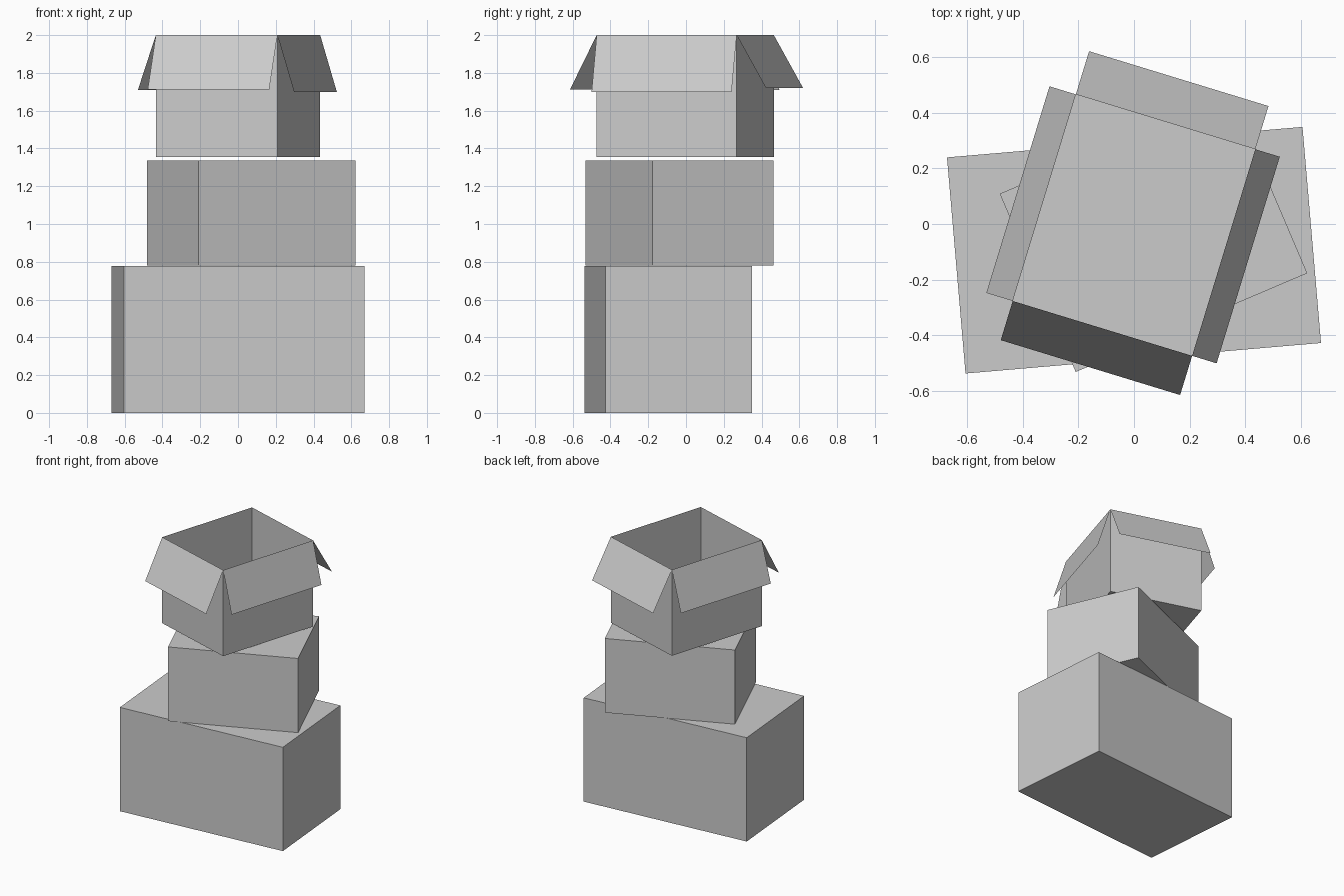
import bpy
import bmesh
from math import radians
from mathutils import Matrix, Vector

if "Cube" in bpy.data.objects:
    bpy.data.objects.remove(bpy.data.objects["Cube"])


def make_box(name, size, center, z0, z1, angle):
    """Closed box turned about the vertical axis; returns object and its bmesh."""
    bm = bmesh.new()
    bmesh.ops.create_cube(bm, size=1)
    bmesh.ops.scale(bm, vec=(size[0], size[1], z1 - z0), verts=bm.verts)
    me = bpy.data.meshes.new(name)
    ob = bpy.data.objects.new(name, me)
    bpy.context.collection.objects.link(ob)
    ob.location = (center[0], center[1], (z0 + z1) / 2)
    ob.rotation_euler.z = radians(angle)
    return ob, bm


def finish(ob, bm):
    bm.to_mesh(ob.data)
    bm.free()


# Two closed boxes
finish(*make_box("large_bottom_box", (1.28, 0.778), (0, -0.094), 0, 0.778, 4.9))
finish(*make_box("middle_box", (0.903, 0.695), (0.07, -0.034), 0.779, 1.335, 23.1))

# Open box: thin walls and a floor, no lid
w, d, z0, z1 = 0.673, 0.775, 1.355, 2.0
ob, bm = make_box("open_top_box", (w, d), (0, -0.004), z0, z1, -17.0)
lid = [f for f in bm.faces if f.normal.z > 0.9 or f.calc_center_median().z > 0.3]
bmesh.ops.delete(bm, geom=lid, context='FACES_ONLY')
finish(ob, bm)

# Four flaps folded outward: side angle, half depth, half width, spread, drop
flaps = {
    "right_flap": (0, w / 2, d / 2, 0.092, 0.300),
    "back_flap": (90, d / 2, w / 2, 0.162, 0.280),
    "left_flap": (180, w / 2, d / 2, 0.099, 0.290),
    "front_flap": (270, d / 2, w / 2, 0.147, 0.287),
}
for name, (side, reach, half, out, drop) in flaps.items():
    turn = Matrix.Rotation(radians(side), 3, 'Z')
    top = (z1 - z0) / 2
    pts = [(reach, half, top), (reach, -half, top),
           (reach + out, -half, top - drop), (reach + out, half, top - drop)]
    me = bpy.data.meshes.new(name)
    me.from_pydata([turn @ Vector(p) for p in pts], [], [(3, 0, 1, 2)[::-1]])
    me.flip_normals()
    flap = bpy.data.objects.new(name, me)
    bpy.context.collection.objects.link(flap)
    flap.location = ob.location
    flap.rotation_euler = ob.rotation_euler
